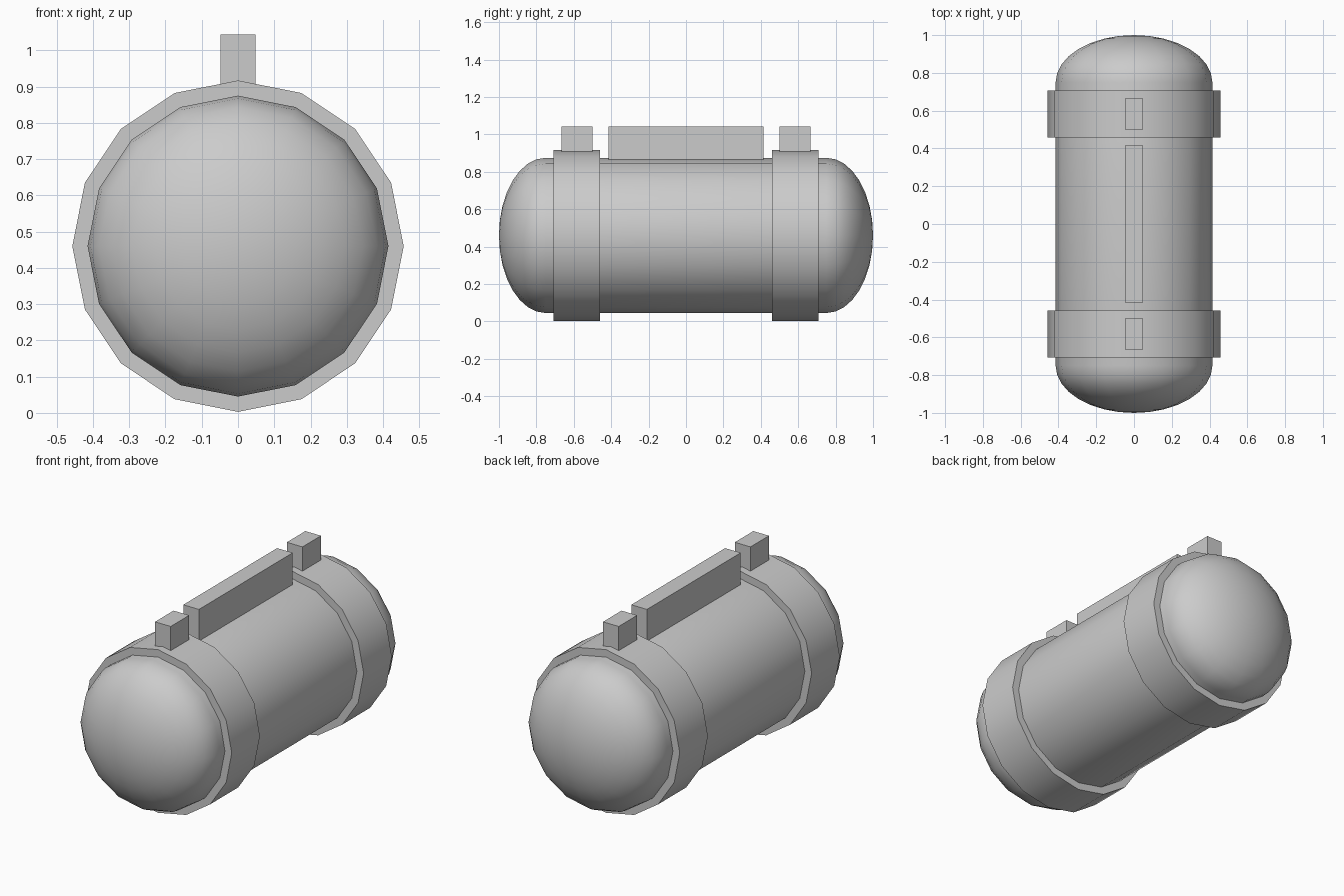
import bpy
import bmesh
from math import cos, sin, pi, radians
from mathutils import Vector

SIDES = 16
AXIS_Z = 0.46
TOP_Z = 1.043

cube = bpy.data.objects.get("Cube")
if cube:
    bpy.data.objects.remove(cube, do_unlink=True)

grey = bpy.data.materials.new("plain_grey")
grey.use_nodes = True
grey.diffuse_color = (0.6, 0.6, 0.6, 1)
grey.node_tree.nodes["Principled BSDF"].inputs["Base Color"].default_value = grey.diffuse_color


def finish(name, bm, smooth=False):
    bmesh.ops.recalc_face_normals(bm, faces=bm.faces)
    mesh = bpy.data.meshes.new(name)
    bm.to_mesh(mesh)
    bm.free()
    mesh.materials.append(grey)
    obj = bpy.data.objects.new(name, mesh)
    bpy.context.collection.objects.link(obj)
    if smooth:
        bpy.ops.object.select_all(action="DESELECT")
        obj.select_set(True)
        bpy.context.view_layer.objects.active = obj
        bpy.ops.object.shade_smooth_by_angle(angle=radians(35))
    return obj


def lathe(name, profile, closed=False):
    """Spin (radius, y) points around the lengthwise axis."""
    bm = bmesh.new()
    verts = [bm.verts.new((r, y, AXIS_Z)) for r, y in profile]
    pairs = list(zip(verts, verts[1:]))
    if closed:
        pairs.append((verts[-1], verts[0]))
    edges = [bm.edges.new(p) for p in pairs]
    bmesh.ops.spin(bm, geom=verts + edges, cent=(0, 0, AXIS_Z), axis=(0, 1, 0),
                   angle=2 * pi, steps=SIDES, use_merge=False)
    bmesh.ops.remove_doubles(bm, verts=bm.verts, dist=0.0005)
    return finish(name, bm, smooth=True)


def box(name, y0, y1, z0):
    bm = bmesh.new()
    bmesh.ops.create_cube(bm, size=1)
    bmesh.ops.scale(bm, verts=bm.verts, vec=(0.097, y1 - y0, TOP_Z - z0))
    bmesh.ops.translate(bm, verts=bm.verts, vec=Vector((0, (y0 + y1) / 2, (z0 + TOP_Z) / 2)))
    return finish(name, bm)


# Tank: straight barrel with elliptical domed ends
RINGS = 8
angles = [i * pi / 2 / RINGS for i in range(RINGS + 1)]
dome = [(0.415 * sin(a), 0.75 + 0.25 * cos(a)) for a in angles]
lathe("tank_body", dome + [(r, -y) for r, y in reversed(dome)])

# Raised bands with a mounting block on each
for side, label in ((-1, "front"), (1, "back")):
    lathe(label + "_band", [(0.457, side * 0.459), (0.457, side * 0.708),
                            (0.405, side * 0.708), (0.405, side * 0.459)], closed=True)
    y0, y1 = sorted((side * 0.501, side * 0.665))
    box(label + "_block", y0, y1, 0.9)

# Long rail along the top of the barrel
box("top_rail", -0.415, 0.415, 0.86)
